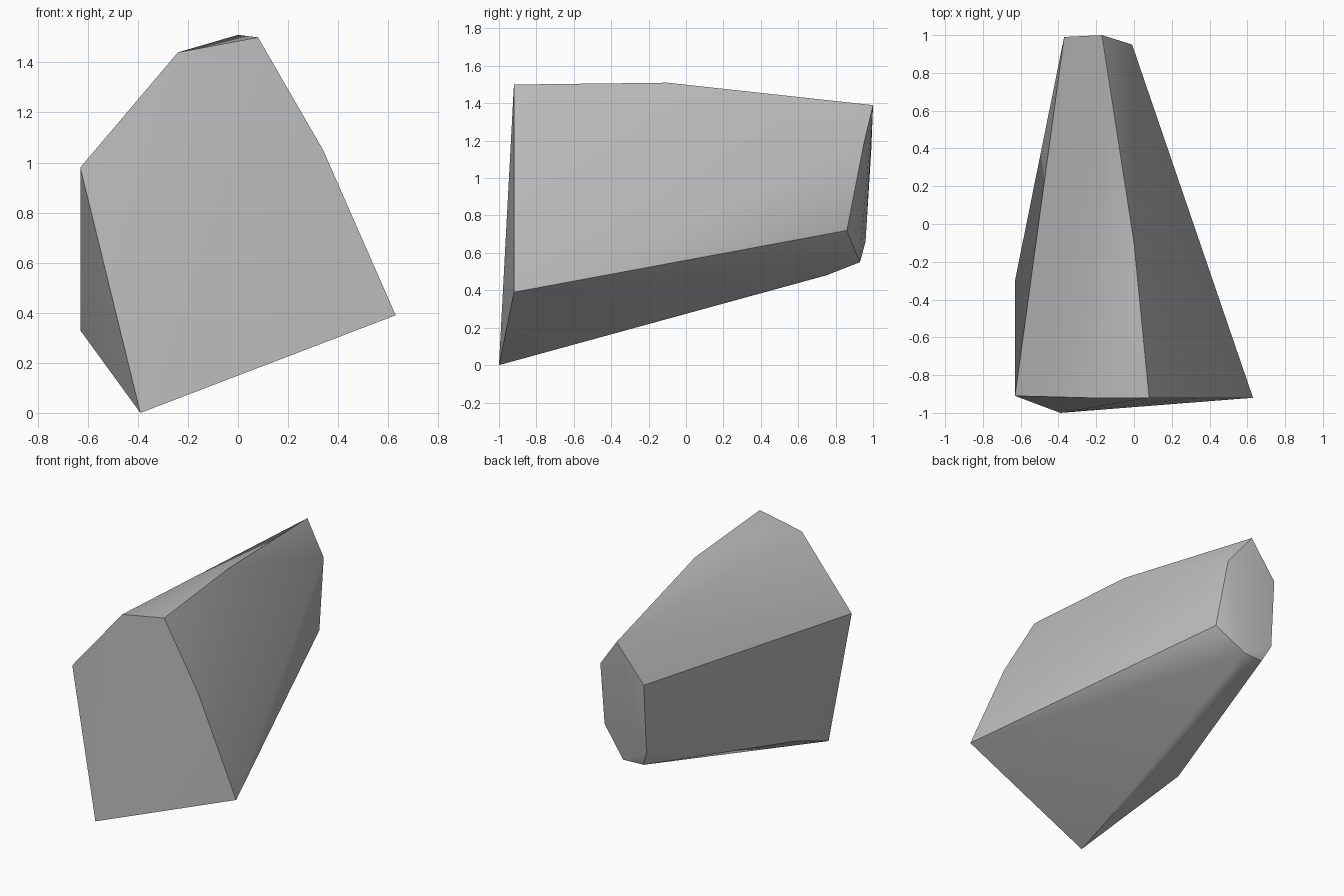
import bpy
import bmesh
import math

default_cube = bpy.data.objects.get("Cube")
if default_cube:
    bpy.data.objects.remove(default_cube, do_unlink=True)


def make_material(name, color):
    material = bpy.data.materials.new(name)
    material.use_nodes = True
    material.diffuse_color = color
    shader = material.node_tree.nodes["Principled BSDF"]
    shader.inputs["Base Color"].default_value = color
    return material


def hull_object(name, points, material):
    """Wrap a faceted convex skin around the given corner points."""
    bm = bmesh.new()
    for point in points:
        bm.verts.new(point)
    result = bmesh.ops.convex_hull(bm, input=bm.verts[:])
    loose = [v for v in bm.verts if not v.link_faces]
    bmesh.ops.delete(bm, geom=loose, context="VERTS")
    bmesh.ops.recalc_face_normals(bm, faces=bm.faces[:])
    mesh = bpy.data.meshes.new(name)
    bm.to_mesh(mesh)
    bm.free()
    mesh.materials.append(material)
    obj = bpy.data.objects.new(name, mesh)
    bpy.context.collection.objects.link(obj)
    return obj


# Broad front end of the rock, from the lowest corner around
front_corners = [
    (-0.39, -1.0, 0.0), (0.63, -0.92, 0.39), (0.34, -0.92, 1.05),
    (0.08, -0.92, 1.5), (-0.24, -0.92, 1.44), (-0.63, -0.91, 0.98),
]
# Narrow back end, from the top corner around
back_corners = [
    (-0.17, 1.0, 1.39), (-0.01, 0.95, 1.18), (0.02, 0.86, 0.72),
    (-0.17, 0.93, 0.55), (-0.32, 0.92, 0.55), (-0.37, 0.96, 0.66),
    (-0.37, 0.99, 1.14),
]
# Top ridge bend, lower flank corner and underside bend
middle_corners = [(0.0, -0.1, 1.51), (-0.63, -0.3, 0.33), (-0.25, 0.75, 0.48)]

stone = make_material("stone grey", (0.5, 0.5, 0.5, 1.0))
rock = hull_object("rock", front_corners + back_corners + middle_corners, stone)

# Soften the shallow facets and keep the hard ridges
bpy.ops.object.select_all(action="DESELECT")
rock.select_set(True)
bpy.context.view_layer.objects.active = rock
bpy.ops.object.shade_smooth_by_angle(angle=math.radians(30))
